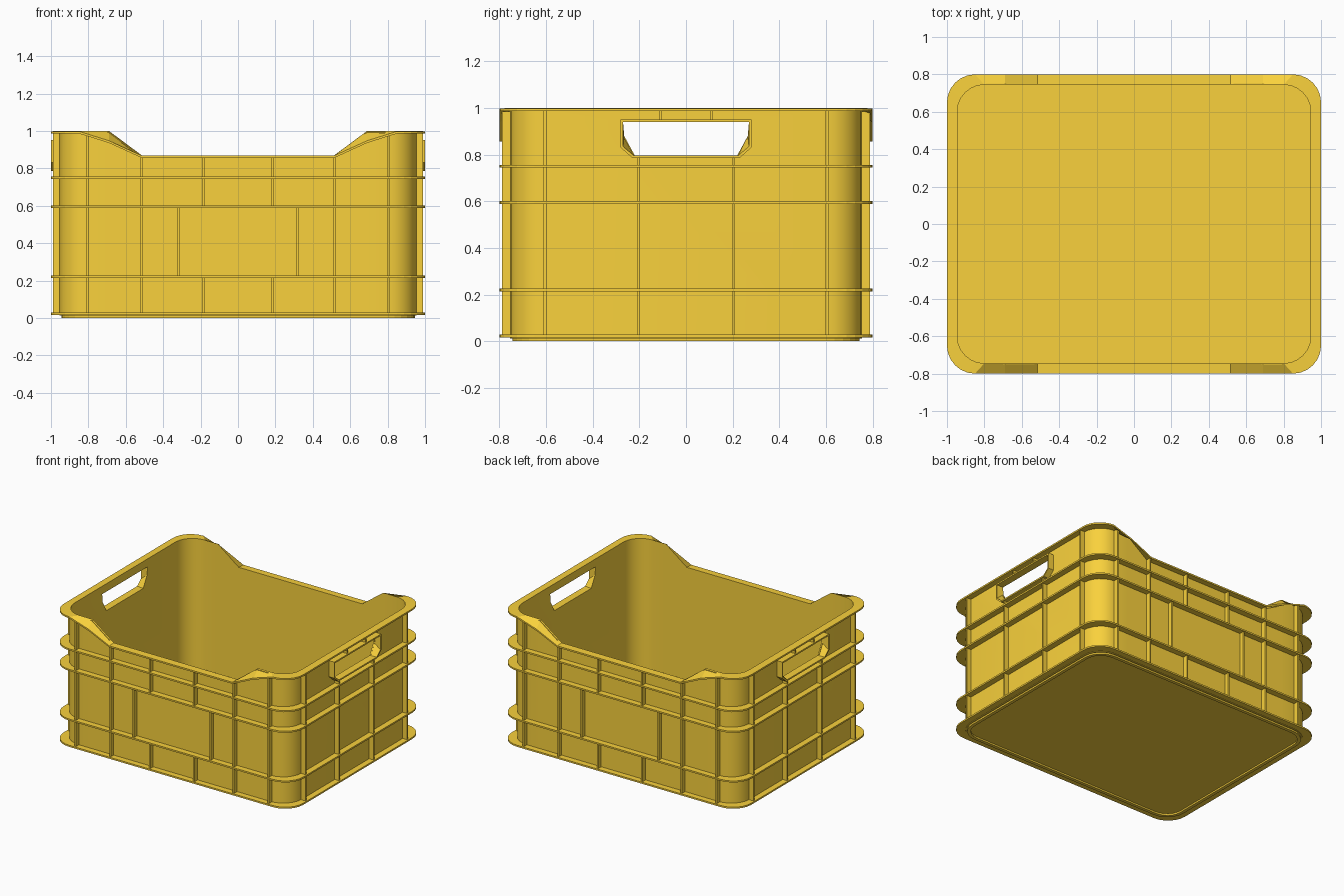
import bpy, bmesh
from math import cos, sin, pi

if "Cube" in bpy.data.objects:
    bpy.data.objects.remove(bpy.data.objects["Cube"])

mat = bpy.data.materials.new("orange_plastic")
mat.diffuse_color = (0.95, 0.64, 0.045, 1)
mat.use_nodes = True
mat.node_tree.nodes["Principled BSDF"].inputs["Base Color"].default_value = mat.diffuse_color


def make(name, verts, faces, smooth=False):
    mesh = bpy.data.meshes.new(name)
    mesh.from_pydata(verts, [], faces)
    bm = bmesh.new()
    bm.from_mesh(mesh)
    bmesh.ops.recalc_face_normals(bm, faces=bm.faces)
    bm.to_mesh(mesh)
    bm.free()
    ob = bpy.data.objects.new(name, mesh)
    bpy.context.collection.objects.link(ob)
    mesh.materials.append(mat)
    if smooth:
        bpy.ops.object.select_all(action='DESELECT')
        ob.select_set(True)
        bpy.context.view_layer.objects.active = ob
        bpy.ops.object.shade_smooth_by_angle(angle=0.5)
    return ob


def outline(hx, hy, r, n):
    """Rounded rectangle, with extra points where the front and back rims dip."""
    pts = []
    for i, (sx, sy) in enumerate(((1, 1), (-1, 1), (-1, -1), (1, -1))):
        for k in range(n + 1):
            a = pi / 2 * (i + k / n)
            pts.append((sx * (hx - r) + r * cos(a), sy * (hy - r) + r * sin(a)))
        if i in (0, 2):
            pts += [(sx * f, sy * hy) for f in (0.69, 0.515, -0.515, -0.69)]
    return pts


def loft(name, loops, smooth=False):
    """Join equal-length closed loops into a closed tube-like ring."""
    n, m = len(loops[0]), len(loops)
    verts = [v for loop in loops for v in loop]
    faces = [(j * n + i, j * n + (i + 1) % n,
              (j + 1) % m * n + (i + 1) % n, (j + 1) % m * n + i)
             for j in range(m) for i in range(n)]
    return make(name, verts, faces, smooth)


def ring(name, inner, outer, low_in, low_out, top_in, top_out, smooth=False):
    lift = lambda pts, f: [(x, y, f(x, y)) for x, y in pts]
    return loft(name, [lift(inner, low_in), lift(outer, low_out),
                       lift(outer, top_out), lift(inner, top_in)], smooth)


def level(z):
    return lambda x, y: z


def dip(start, top=1.0):
    """Rim height: drops between x = start and x = 0.515 on front and back."""
    def f(x, y):
        if abs(y) < 0.72:
            return top
        t = (start - abs(x)) / (start - 0.515)
        return top - 0.13 * min(1, max(0, t))
    return f


def box(name, x0, x1, y0, y1, z0, z1):
    v = [(x, y, z) for x in (x0, x1) for y in (y0, y1) for z in (z0, z1)]
    f = [(0, 1, 3, 2), (4, 5, 7, 6), (0, 1, 5, 4),
         (2, 3, 7, 6), (0, 2, 6, 4), (1, 3, 7, 5)]
    return make(name, v, f)


SEG = 6
wall_in = outline(0.945, 0.745, 0.145, SEG)
wall_out = outline(0.955, 0.755, 0.155, SEG)
flange = outline(1.0, 0.8, 0.15, SEG)

# thin wall with dipped front and back
wall = ring("wall", wall_in, wall_out, level(0.012), level(0.012),
            dip(0.69, 0.995), dip(0.69, 0.995), True)

# handle opening cut through both end walls
hole = [(-0.27, 0.94), (0.27, 0.94), (0.265, 0.88), (0.22, 0.797),
        (-0.22, 0.797), (-0.265, 0.88)]
n = len(hole)
cutter = make("handle_cutter", [(x, y, z) for x in (-1.2, 1.2) for y, z in hole],
              [tuple(range(n)), tuple(range(n, 2 * n))] +
              [(i, (i + 1) % n, n + (i + 1) % n, n + i) for i in range(n)])
cutter.hide_render = True
cutter.hide_viewport = True
mod = wall.modifiers.new("handle_holes", 'BOOLEAN')
mod.operation = 'DIFFERENCE'
mod.object = cutter

# protruding lip around each handle opening
lip_in = [(-0.27, 0.94), (0.27, 0.94), (0.27, 0.835), (0.225, 0.797),
          (-0.225, 0.797), (-0.27, 0.835)]
lip_out = [(-0.28, 0.951), (0.28, 0.951), (0.28, 0.83), (0.23, 0.786),
           (-0.23, 0.786), (-0.28, 0.83)]
for side, s in (("right", 1), ("left", -1)):
    at = lambda x, pts: [(s * x, y, z) for y, z in pts]
    loft(f"handle_lip_{side}", [at(0.946, hole), at(1.0, lip_in),
                                at(1.0, lip_out), at(0.946, lip_out)])

# top rim following the dip
ring("top_rim", wall_in, flange, dip(0.69, 0.988), dip(0.8, 0.986),
     dip(0.69), dip(0.8, 0.998))

# horizontal ribs around the body
for i, z in enumerate((0.022, 0.22, 0.595, 0.75)):
    ring(f"band_rib_{i + 1}", wall_in if i == 0 else outline(0.95, 0.75, 0.15, SEG),
         flange, level(z - 0.006), level(z - 0.006), level(z + 0.006), level(z + 0.006))

# vertical ribs: position along the wall, bottom, top
T = 0.006
front = [(0.805, 0.02, 0.985), (0.515, 0.02, 0.862), (0.185, 0.02, 0.22),
         (0.185, 0.595, 0.862), (0.32, 0.22, 0.595)]
ends = [(0.605, 0.02, 0.99), (0.205, 0.02, 0.79), (0.11, 0.945, 0.99)]
for s in (1, -1):
    for m in (1, -1):
        for p, z0, z1 in front:
            box("long_side_rib", m * p - T, m * p + T, s * 0.75, s * 0.79, z0, z1)
        for p, z0, z1 in ends:
            box("end_rib", s * 0.95, s * 0.99, m * p - T, m * p + T, z0, z1)

# floor plate and foot ring
plate = outline(0.95, 0.75, 0.15, SEG)
n = len(plate)
make("floor", [(x, y, z) for z in (0.012, 0.022) for x, y in plate],
     [tuple(range(n)), tuple(range(n, 2 * n))] +
     [(i, (i + 1) % n, n + (i + 1) % n, n + i) for i in range(n)])
ring("foot_ring", outline(0.92, 0.72, 0.12, SEG), outline(0.945, 0.745, 0.145, SEG),
     level(0.0), level(0.0), level(0.016), level(0.016))
